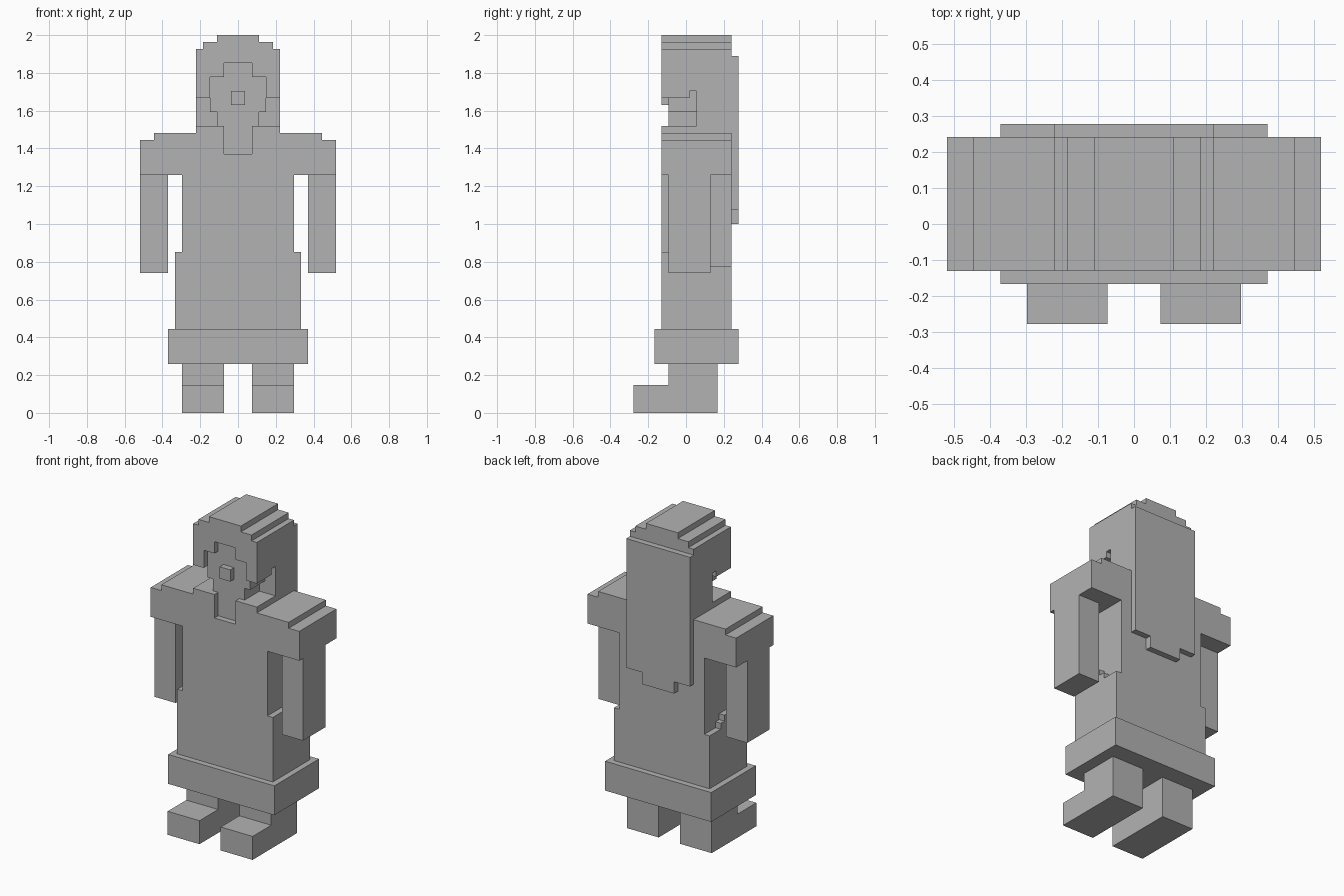
import bpy
import bmesh
from mathutils import Vector

if "Cube" in bpy.data.objects:
    bpy.data.objects.remove(bpy.data.objects["Cube"], do_unlink=True)

U = 2 / 54  # one block of the blocky grid

GREY = (0.45, 0.45, 0.45, 1)
grey = bpy.data.materials.new("plain grey")
grey.use_nodes = True
grey.diffuse_color = GREY
grey.node_tree.nodes["Principled BSDF"].inputs["Base Color"].default_value = GREY


def extrude(name, outline, start, end, axis="y"):
    """Extrude an outline: (x, z) along y, or (y, z) along x."""
    place = (lambda p, d: (p[0], d, p[1])) if axis == "y" else (lambda p, d: (d, p[0], p[1]))
    bm = bmesh.new()
    face = bm.faces.new([bm.verts.new(Vector(place(p, start)) * U) for p in outline])
    grown = bmesh.ops.extrude_face_region(bm, geom=[face])["geom"]
    verts = [v for v in grown if isinstance(v, bmesh.types.BMVert)]
    shift = Vector(place((0, 0), end - start)) * U
    bmesh.ops.translate(bm, verts=verts, vec=shift)
    bmesh.ops.recalc_face_normals(bm, faces=bm.faces)
    mesh = bpy.data.meshes.new(name)
    bm.to_mesh(mesh)
    bm.free()
    mesh.materials.append(grey)
    obj = bpy.data.objects.new(name, mesh)
    bpy.context.collection.objects.link(obj)
    return obj


def box(name, x0, x1, y0, y1, z0, z1):
    return extrude(name, [(x0, z0), (x1, z0), (x1, z1), (x0, z1)], y0, y1)


def steps(levels, bottom):
    """Symmetric stepped outline from (half width, top height) levels."""
    right, z = [], bottom
    for half, top in levels:
        right += [(half, z), (half, top)]
        z = top
    return right + [(-x, z) for x, z in reversed(right)]


def cut(target, cutter):
    cutter.hide_render = True
    mod = target.modifiers.new("cut", "BOOLEAN")
    mod.operation = "DIFFERENCE"
    mod.solver = "EXACT"
    mod.object = cutter
    bpy.context.view_layer.objects.active = target
    bpy.ops.object.modifier_apply(modifier=mod.name)
    bpy.data.objects.remove(cutter, do_unlink=True)


FRONT, BACK, FACE = -3.5, 6.5, -2.5

# Robe with stepped shoulders and collar, open at the neck
robe = extrude("robe", steps([(8, 34), (14, 39), (12, 40), (6, 41)], 12), FRONT, BACK)
cut(robe, box("neck_cutter", -2, 2, FRONT - 1, FACE, 37, 42))

# Hem
box("hem", -10, 10, -4.5, 7.5, 7, 12)

# Head under a stepped hood, with a recessed face
head = extrude("head", steps([(6, 52), (5, 53), (3, 54)], 41), FRONT, BACK)
cut(head, extrude("face_cutter", steps([(4, 48), (2, 50)], 40), FRONT - 1, FACE))
box("nose", -1, 1, FRONT, FACE, 44, 46)

# Long hair down the back
extrude("back_hair", steps([(3, 29), (6, 51)], 27), BACK, 7.5)

cheek = [(-4.5, 40), (1.5, 40), (1.5, 46), (0.5, 46), (0.5, 45), (-4.5, 45)]
skirt = [(FRONT, 12), (BACK, 12), (BACK, 21), (3.5, 21),
         (3.5, 22), (2.5, 22), (2.5, 23), (FRONT, 23)]
foot = [(-7.5, 0), (4.5, 0), (4.5, 7), (FACE, 7), (FACE, 4), (-7.5, 4)]

for side, s in (("left", 1), ("right", -1)):
    # Openings beside the cheeks and jaw
    cut(head, extrude(side + "_cheek_cutter", cheek, 4 * s, 7 * s, "x"))
    a, b = sorted((3 * s, 4.5 * s))
    cut(head, box(side + "_jaw_cutter", a, b, FRONT - 1, 1.5, 40, 43))
    # Skirt flare, arm and leg
    extrude(side + "_skirt_flare", skirt, 8 * s, 9 * s, "x")
    a, b = sorted((10 * s, 14 * s))
    box(side + "_arm", a, b, FACE, 3.5, 20, 34)
    extrude(side + "_leg", foot, 2 * s, 8 * s, "x")
